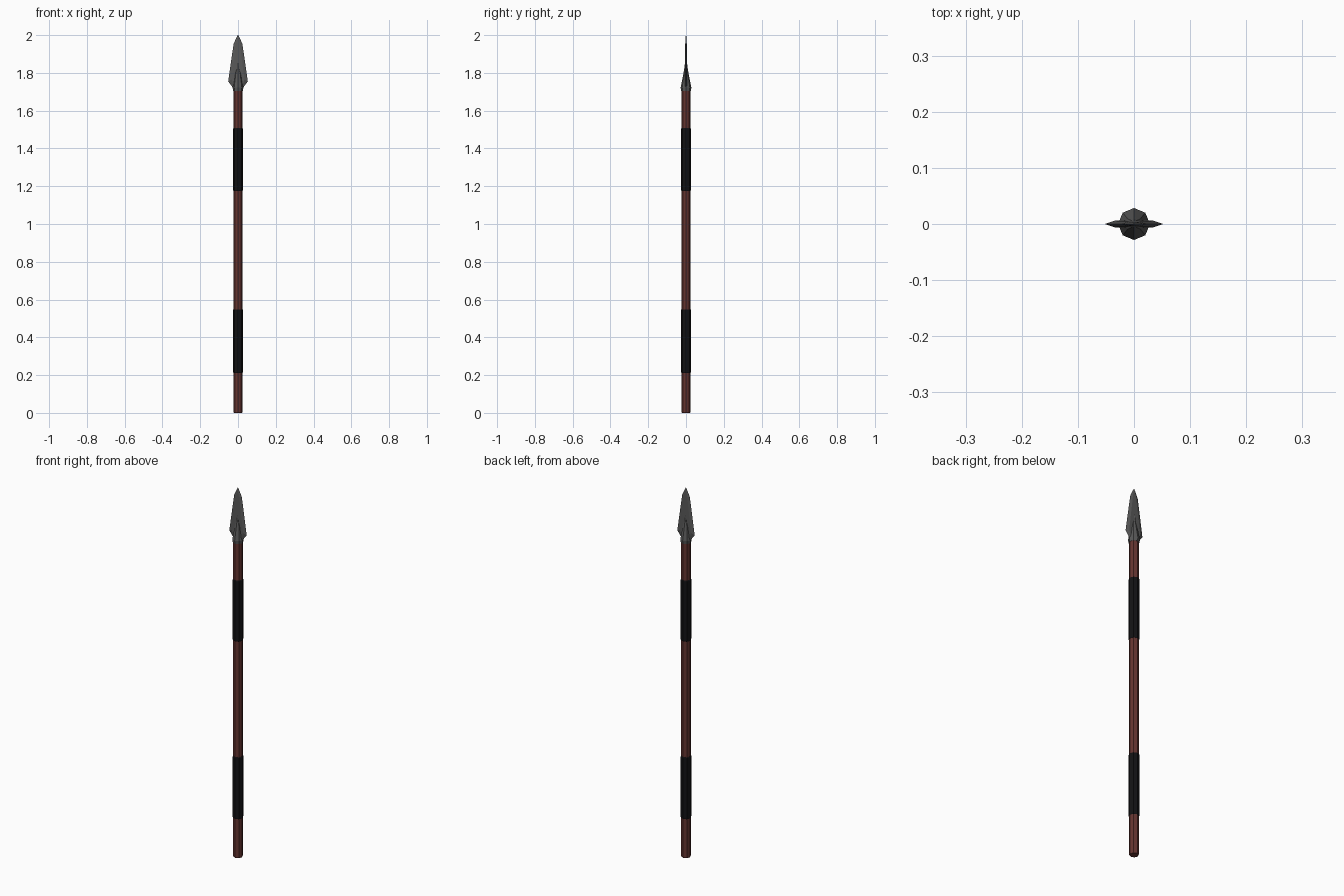
import bpy, bmesh, math

if "Cube" in bpy.data.objects:
    bpy.data.objects.remove(bpy.data.objects["Cube"])


def material(name, color):
    m = bpy.data.materials.new(name)
    m.diffuse_color = color
    m.use_nodes = True
    m.node_tree.nodes["Principled BSDF"].inputs["Base Color"].default_value = m.diffuse_color
    return m


def loft(name, rings, mat):
    """Skin a stack of rings of equal point count and cap both ends."""
    bm = bmesh.new()
    loops = [[bm.verts.new(p) for p in ring] for ring in rings]
    n = len(loops[0])
    for a, b in zip(loops, loops[1:]):
        for i in range(n):
            j = (i + 1) % n
            bm.faces.new((a[i], a[j], b[j], b[i]))
    bm.faces.new(loops[0][::-1])
    bm.faces.new(loops[-1])
    bmesh.ops.recalc_face_normals(bm, faces=bm.faces)
    mesh = bpy.data.meshes.new(name)
    bm.to_mesh(mesh)
    bm.free()
    mesh.materials.append(mat)
    obj = bpy.data.objects.new(name, mesh)
    bpy.context.collection.objects.link(obj)
    return obj


def oval(z, rx, ry, n=8):
    return [(rx * math.cos(2 * math.pi * i / n), ry * math.sin(2 * math.pi * i / n), z)
            for i in range(n)]


def blade_ring(z, half, flat, t, edge_z=None):
    """Six-sided section: flat middle with bevels to sharp side edges."""
    e = z if edge_z is None else edge_z
    return [(half, 0, e), (flat, t, z), (-flat, t, z),
            (-half, 0, e), (-flat, -t, z), (flat, -t, z)]


wood = material("red_wood", (0.13, 0.035, 0.03, 1))
leather = material("black_leather", (0.006, 0.006, 0.007, 1))
steel = material("dark_steel", (0.1, 0.1, 0.1, 1))

# Shaft
loft("shaft", [oval(0, .022, .022), oval(.004, .024, .024), oval(1.72, .024, .024)], wood)

# Grip wraps
for label, z0, z1 in (("lower", .212, .548), ("upper", 1.175, 1.507)):
    loft(label + "_grip", [oval(z0, .0245, .0245), oval(z0 + .004, .0265, .0265),
                           oval(z1 - .004, .0265, .0265), oval(z1, .0245, .0245)], leather)

# Socket flattening into the blade
loft("socket", [oval(1.705, .026, .026), oval(1.722, .0285, .0285),
                oval(1.80, .016, .013), oval(1.82, .008, .0095),
                oval(1.86, .003, .005)], steel)

# Blade
loft("blade", [blade_ring(1.722, .027, .020, .006),
               blade_ring(1.765, .052, .034, .006, 1.755),
               blade_ring(1.86, .037, .022, .005),
               blade_ring(1.955, .023, .010, .004),
               blade_ring(1.985, .009, .003, .003),
               blade_ring(2.0, .001, .0005, .0005)], steel)
